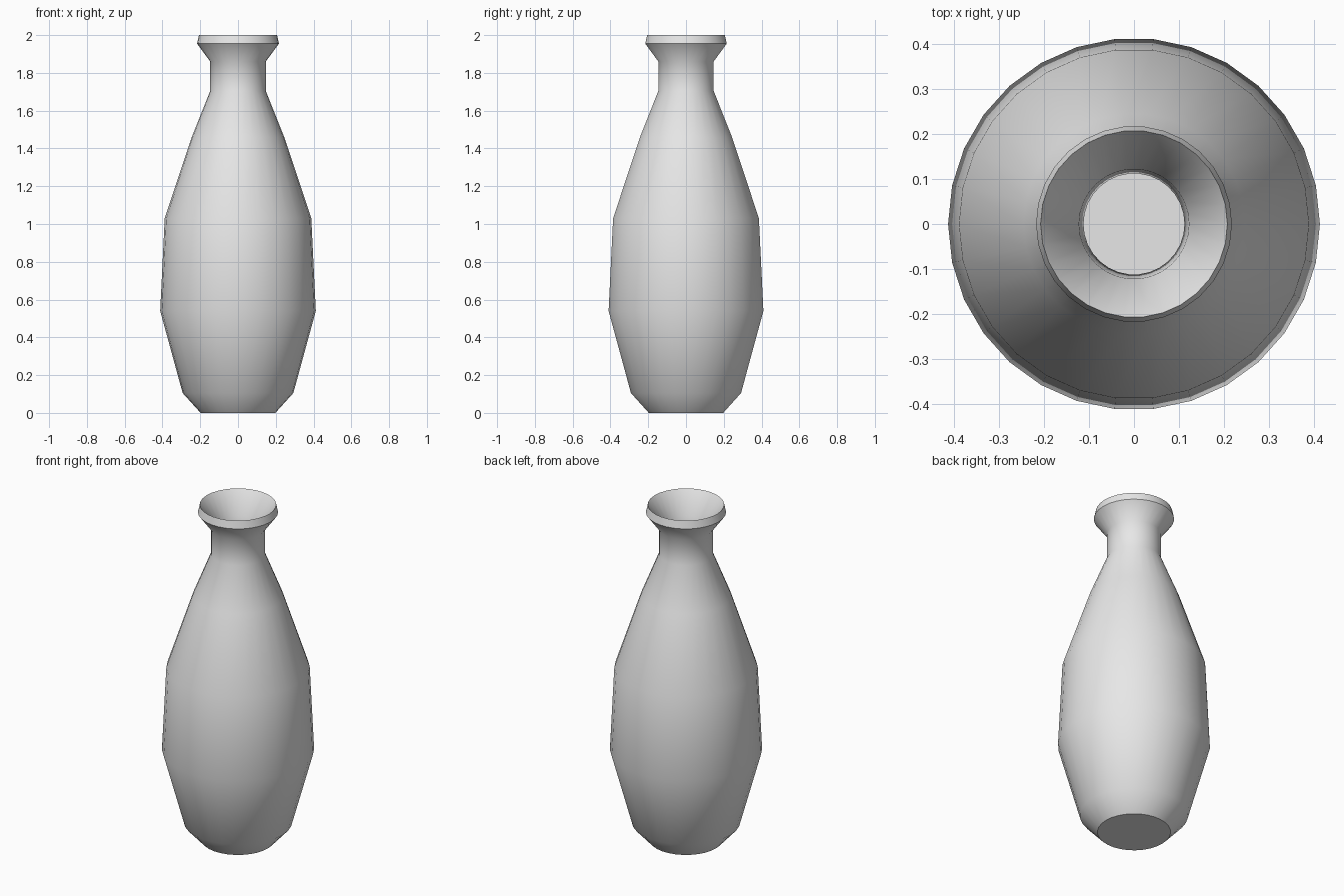
import bpy, bmesh, math

if "Cube" in bpy.data.objects:
    bpy.data.objects.remove(bpy.data.objects["Cube"])

SIDES = 30

# Outer wall from foot to rim, then the inner wall back down to the floor (radius, height)
outer = [(0.198, 0.0), (0.293, 0.105), (0.412, 0.54), (0.388, 1.03), (0.245, 1.46),
         (0.147, 1.705), (0.147, 1.86), (0.217, 1.955), (0.207, 2.0)]
inner = [(0.122, 1.875), (0.112, 1.70), (0.215, 1.45), (0.355, 1.02),
         (0.379, 0.545), (0.265, 0.12), (0.185, 0.03)]

# Vase body: spin the profile into rings and close both ends
bm = bmesh.new()
rings = []
for r, z in outer + inner:
    rings.append([bm.verts.new((r * math.cos(2 * math.pi * i / SIDES),
                                r * math.sin(2 * math.pi * i / SIDES), z))
                  for i in range(SIDES)])
for a, b in zip(rings, rings[1:]):
    for i in range(SIDES):
        j = (i + 1) % SIDES
        bm.faces.new((a[i], a[j], b[j], b[i]))
bm.faces.new(rings[0][::-1])   # underside
bm.faces.new(rings[-1])        # inside floor
bmesh.ops.recalc_face_normals(bm, faces=bm.faces)

mesh = bpy.data.meshes.new("vase")
bm.to_mesh(mesh)
bm.free()
vase = bpy.data.objects.new("vase", mesh)
bpy.context.collection.objects.link(vase)

# Plain grey colour
grey = bpy.data.materials.new("light grey")
grey.diffuse_color = (0.8, 0.8, 0.8, 1)
grey.use_nodes = True
grey.node_tree.nodes["Principled BSDF"].inputs["Base Color"].default_value = grey.diffuse_color
mesh.materials.append(grey)

# Smooth body, crisp rim and foot
bpy.context.view_layer.objects.active = vase
vase.select_set(True)
bpy.ops.object.shade_smooth_by_angle(angle=math.radians(40))
